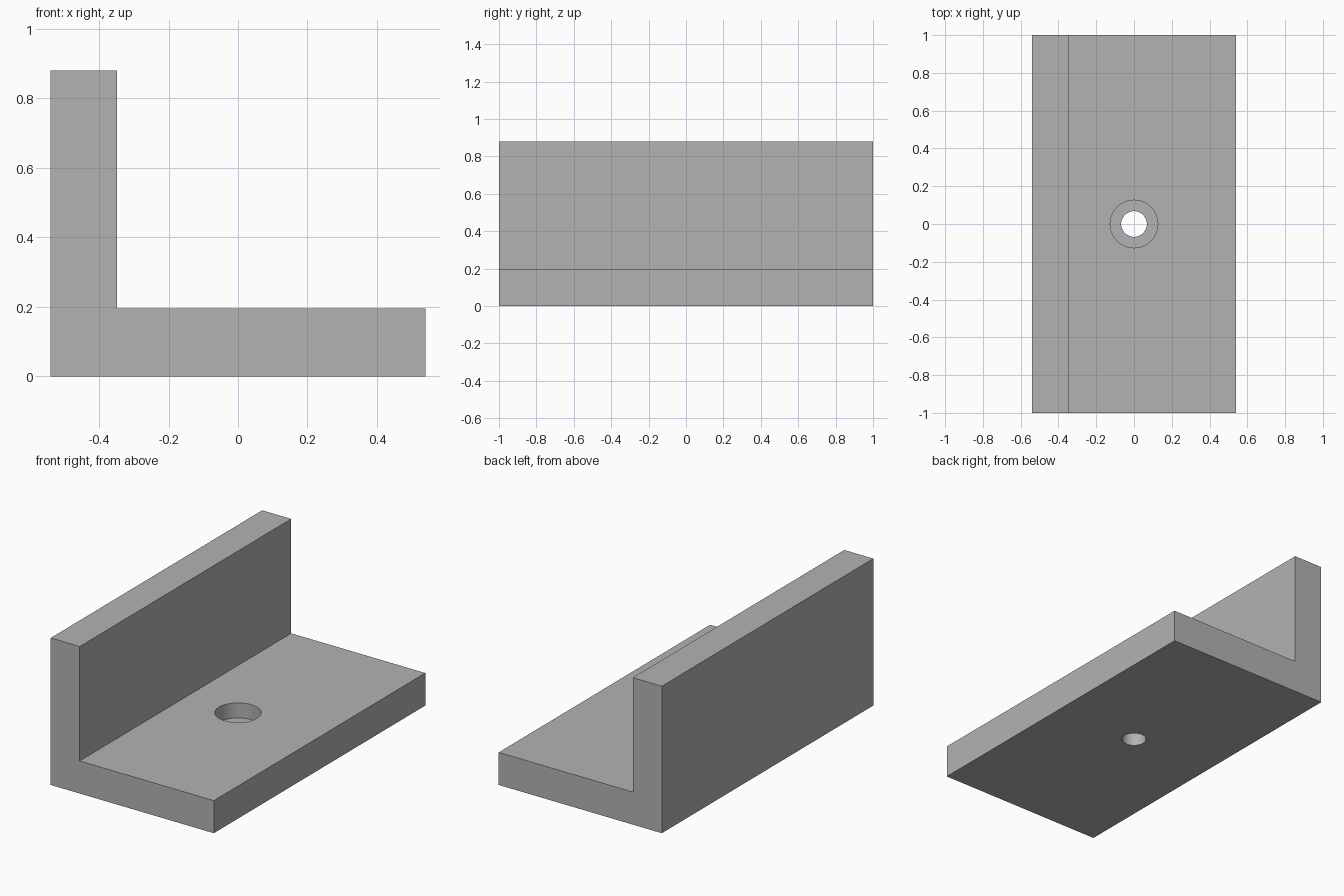
import bpy
import bmesh

if "Cube" in bpy.data.objects:
    bpy.data.objects.remove(bpy.data.objects["Cube"], do_unlink=True)

HALF_WIDTH, HALF_LENGTH, HEIGHT = 0.54, 1.0, 0.88
BASE_TOP, WALL_INNER = 0.195, -0.348
BORE_RADIUS, HOLE_RADIUS, BORE_FLOOR = 0.126, 0.068, 0.105

grey = bpy.data.materials.new("plain grey")
grey.use_nodes = True
grey.diffuse_color = (0.45, 0.45, 0.45, 1)
grey.node_tree.nodes["Principled BSDF"].inputs["Base Color"].default_value = grey.diffuse_color

# L-shaped bracket: profile extruded along its length
profile = [(-HALF_WIDTH, 0), (HALF_WIDTH, 0), (HALF_WIDTH, BASE_TOP),
           (WALL_INNER, BASE_TOP), (WALL_INNER, HEIGHT), (-HALF_WIDTH, HEIGHT)]
bm = bmesh.new()
face = bm.faces.new([bm.verts.new((x, -HALF_LENGTH, z)) for x, z in profile])
extruded = bmesh.ops.extrude_face_region(bm, geom=[face])["geom"]
bmesh.ops.translate(bm, vec=(0, 2 * HALF_LENGTH, 0),
                    verts=[v for v in extruded if isinstance(v, bmesh.types.BMVert)])
bmesh.ops.recalc_face_normals(bm, faces=bm.faces)
mesh = bpy.data.meshes.new("angle_bracket")
bm.to_mesh(mesh)
bm.free()
bracket = bpy.data.objects.new("angle_bracket", mesh)
bpy.context.collection.objects.link(bracket)
mesh.materials.append(grey)


def drill(name, radius, bottom, top):
    """Cut a vertical round hole through the bracket."""
    bpy.ops.mesh.primitive_cylinder_add(vertices=64, radius=radius, depth=top - bottom,
                                        location=(0, 0, (top + bottom) / 2))
    cutter = bpy.context.object
    cutter.name = name
    cutter.hide_render = True
    cutter.data.materials.append(grey)
    bpy.ops.object.select_all(action="DESELECT")
    bracket.select_set(True)
    bpy.context.view_layer.objects.active = bracket
    cut = bracket.modifiers.new(name, "BOOLEAN")
    cut.operation = "DIFFERENCE"
    cut.solver = "EXACT"
    cut.object = cutter
    bpy.ops.object.modifier_apply(modifier=cut.name)
    bpy.data.objects.remove(cutter, do_unlink=True)


# Counterbore and the narrower through hole
drill("counterbore", BORE_RADIUS, BORE_FLOOR, BASE_TOP + 0.1)
drill("through_hole", HOLE_RADIUS, -0.1, BASE_TOP + 0.1)

# Smooth hole walls, crisp bracket edges
bpy.ops.object.shade_smooth_by_angle()
